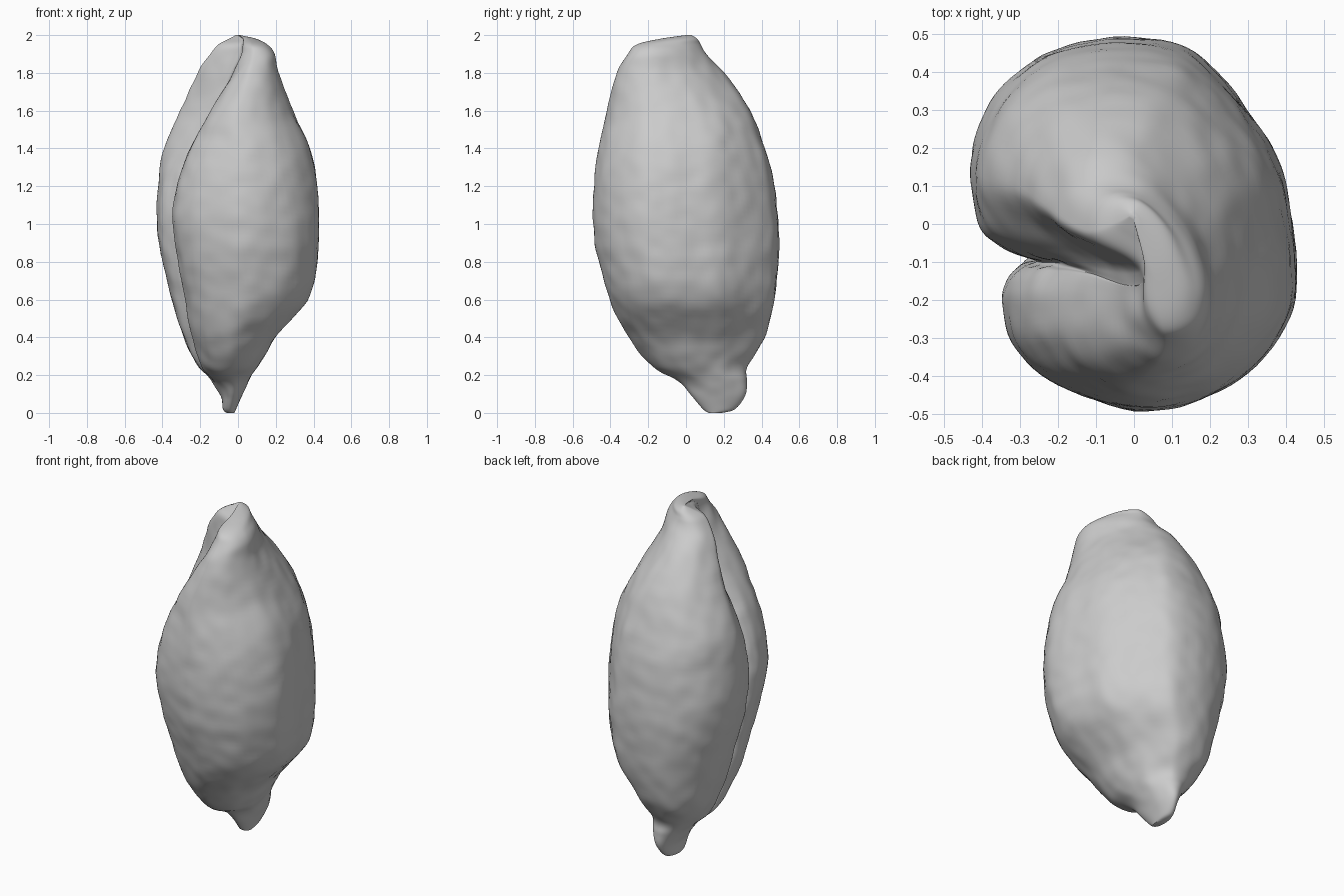
import bpy
import bmesh
import math
from mathutils import Vector, noise

cube = bpy.data.objects.get("Cube")
if cube:
    bpy.data.objects.remove(cube, do_unlink=True)

RINGS, SIDES = 130, 144

# Height, left, right, front and back limits of the pod, in hundredths
LIMITS = [
    (0, -6, -2, 12, 19), (2, -8, -1, 9, 26), (9, -9, 2, 3, 31),
    (17, -14, 6, -4, 32), (25, -22, 11, -18, 33), (40, -29, 20, -30, 42),
    (60, -35, 37, -40, 47), (80, -40, 42, -46, 49), (100, -43, 43, -49, 49),
    (120, -42, 42, -49, 47), (140, -39, 38, -46, 42), (160, -31, 29, -42, 34),
    (180, -20, 20, -37, 20), (190, -13, 18, -31, 11), (195, -9, 14, -26, 8),
    (198, -4, 9, -14, 6), (200, -1, 1, 0, 3),
]

# Cross-section in percent: seam, back lobe, far side, front lobe
SECTION = [
    (-60, -19), (-72, -16), (-84, -10), (-96, 2), (-100, 28), (-96, 50),
    (-82, 72), (-58, 90), (-22, 99), (22, 97), (46, 84), (70, 60), (88, 36),
    (95, 10), (100, -20), (95, -50), (70, -80), (35, -96), (0, -100),
    (-46, -86), (-71, -66), (-80, -43), (-78, -30), (-70, -22),
]


def spline(points, t, closed=False):
    """Catmull-Rom position along a list of points, t from 0 to 1."""
    count = len(points)
    t *= count if closed else count - 1
    i = int(t) if closed else min(int(t), count - 2)
    t -= i

    def point(k):
        k = k % count if closed else max(0, min(count - 1, k))
        return points[k]

    a, b, c, d = (point(i + k) for k in (-1, 0, 1, 2))
    return [0.005 * (2 * q + (r - p) * t + (2 * p - 5 * q + 4 * r - s) * t * t
                     + (3 * q - p - 3 * r + s) * t ** 3)
            for p, q, r, s in zip(a, b, c, d)]


def ease(value, start, end):
    t = max(0.0, min(1.0, (value - start) / (end - start)))
    return t * t * (3 - 2 * t)


def pod_ring(t):
    """One lofted ring: a creased section that softens towards stem and tip."""
    z, left, right, front, back = spline(LIMITS, t)
    cx, cy = (left + right) / 2, (front + back) / 2
    hx, hy = (right - left) / 2, (back - front) / 2
    crease = ease(z, 0.08, 0.4) * (1 - 0.7 * ease(z, 1.3, 1.85))
    narrow = 0.9 * ease(z, 1.1, 2.0)
    lean = 0.3 * ease(z, 1.5, 1.95)
    ring = []
    for i in range(SIDES):
        u, v = spline(SECTION, i / SIDES, closed=True)
        round_uv = Vector((u, v)).normalized()
        u, v = round_uv.lerp(Vector((u, v)), crease)
        # The seam opens towards the tip and the front lobe draws back from it
        if u < 0:
            seam = ease(-v, -0.25 - 0.2 * narrow, 0.35 - 0.25 * narrow)
            u *= 1 - narrow * seam * (1 - 0.35 * ease(-v, 0.15, 0.85))
        ring.append(Vector((cx + hx * u - lean * hy * v, cy + hy * v, z)))
    return ring


def build_pod():
    bm = bmesh.new()
    rings = [[bm.verts.new(co) for co in pod_ring(i / (RINGS - 1))]
             for i in range(RINGS)]
    for low, high in zip(rings, rings[1:]):
        for i in range(SIDES):
            j = (i + 1) % SIDES
            bm.faces.new((low[i], low[j], high[j], high[i]))
    bm.faces.new(rings[0])
    bm.faces.new(rings[-1])
    bmesh.ops.recalc_face_normals(bm, faces=bm.faces)
    bm.normal_update()

    # Soft lumps and fine wrinkles on the skin
    moves = []
    for vert in bm.verts:
        co = vert.co
        fade = ease(co.z, 0.0, 0.15) * (1 - ease(co.z, 1.85, 2.0))
        lumps = noise.noise(co * 5) * 0.006
        wrinkles = noise.noise(co * 12) * 0.005
        moves.append(vert.normal * (lumps + wrinkles) * fade)
    for vert, move in zip(bm.verts, moves):
        vert.co += move

    mesh = bpy.data.meshes.new("seed_pod")
    bm.to_mesh(mesh)
    bm.free()
    pod = bpy.data.objects.new("seed_pod", mesh)
    bpy.context.collection.objects.link(pod)
    return pod


def make_material(name, color):
    mat = bpy.data.materials.new(name)
    mat.use_nodes = True
    mat.diffuse_color = color
    mat.node_tree.nodes["Principled BSDF"].inputs["Base Color"].default_value = color
    return mat


pod = build_pod()
pod.data.materials.append(make_material("pale_grey", (0.6, 0.6, 0.6, 1)))
bpy.ops.object.select_all(action="DESELECT")
pod.select_set(True)
bpy.context.view_layer.objects.active = pod
bpy.ops.object.shade_smooth_by_angle(angle=math.radians(60))
